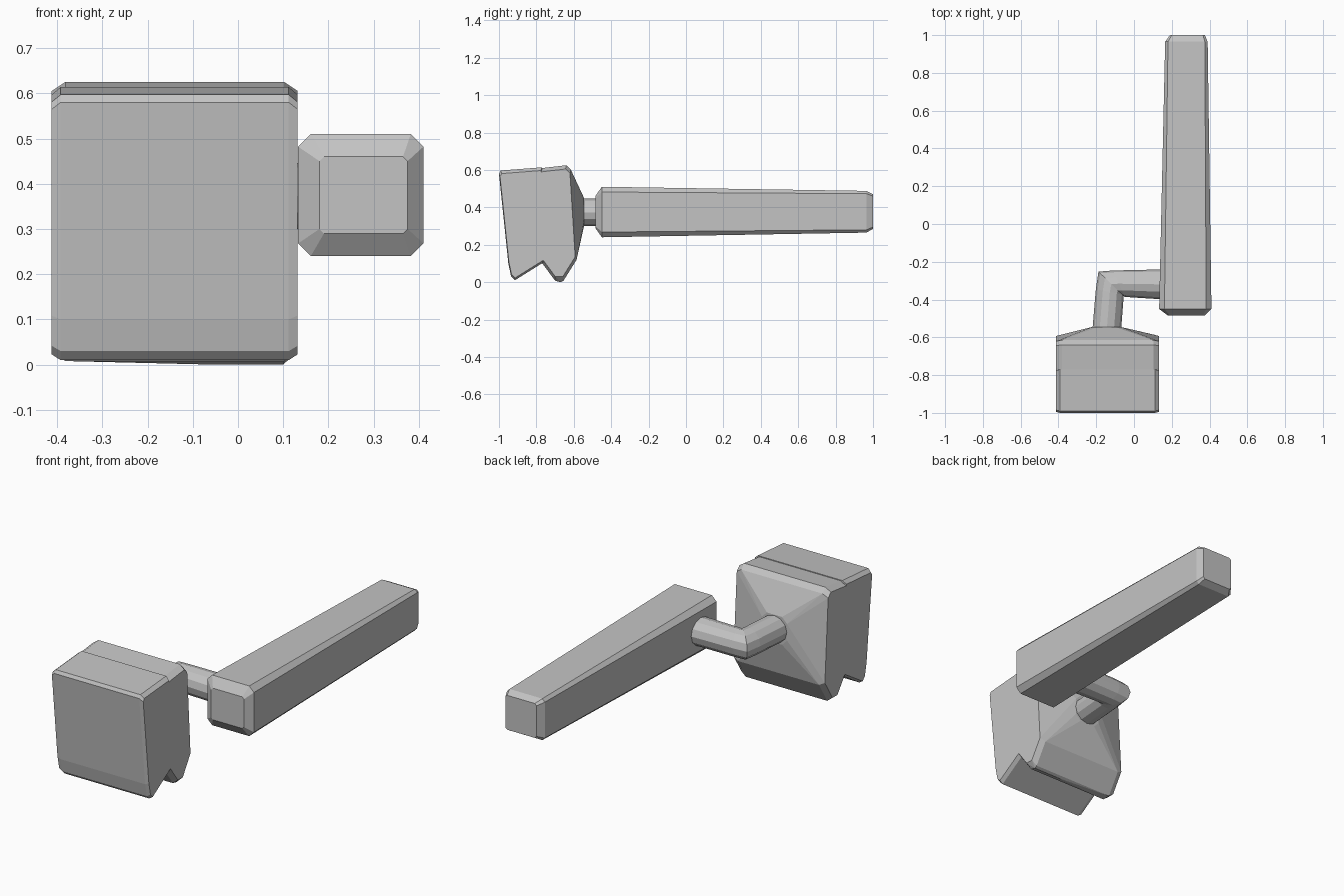
import bpy, bmesh
from math import cos, sin, pi, radians
from mathutils import Vector

cube = bpy.data.objects.get("Cube")
if cube:
    bpy.data.objects.remove(cube, do_unlink=True)

grey = bpy.data.materials.new("plain grey")
grey.use_nodes = True
colour = (0.55, 0.55, 0.55, 1)
grey.diffuse_color = colour
grey.node_tree.nodes["Principled BSDF"].inputs["Base Color"].default_value = colour


def finish(name, bm):
    bmesh.ops.recalc_face_normals(bm, faces=bm.faces)
    mesh = bpy.data.meshes.new(name)
    bm.to_mesh(mesh)
    bm.free()
    mesh.materials.append(grey)
    obj = bpy.data.objects.new(name, mesh)
    bpy.context.collection.objects.link(obj)
    return obj


def hull(name, points):
    """Faceted convex solid around the given points."""
    bm = bmesh.new()
    for p in points:
        bm.verts.new(p)
    res = bmesh.ops.convex_hull(bm, input=bm.verts)
    spare = {v for v in res["geom_interior"] if isinstance(v, bmesh.types.BMVert)}
    bmesh.ops.delete(bm, geom=list(spare), context="VERTS")
    bmesh.ops.dissolve_limit(bm, angle_limit=radians(1), verts=bm.verts, edges=bm.edges)
    return finish(name, bm)


def slab(profile, x0, x1, edge, shrink):
    """Side profile (y, z) swept along x, with chamfered end caps."""
    cy = sum(p[0] for p in profile) / len(profile)
    cz = sum(p[1] for p in profile) / len(profile)
    pts = []
    for x, s in ((x0, shrink), (x0 + edge, 1), (x1 - edge, 1), (x1, shrink)):
        pts += [(x, cy + (y - cy) * s, cz + (z - cz) * s) for y, z in profile]
    return pts


def rect(y, x0, x1, z0, z1, cut):
    """Rectangle across y with its corners cut."""
    return [(x, y, z)
            for xa, sx in ((x0, 1), (x1, -1)) for za, sz in ((z0, 1), (z1, -1))
            for x, z in ((xa + sx * cut, za), (xa, za + sz * cut))]


# Front half of the head, leaning forward with a slanted underside
front = [(-1.0, 0.58), (-0.99, 0.597), (-0.77, 0.614), (-0.755, 0.11),
         (-0.77, 0.105), (-0.915, 0.01), (-0.935, 0.03), (-0.95, 0.1)]
hull("head_front", slab(front, -0.412, 0.132, 0.02, 0.95))

# Rear half of the head, tapering to the neck
back = [(-0.79, 0.605), (-0.77, 0.61), (-0.64, 0.625), (-0.615, 0.6),
        (-0.585, 0.12), (-0.655, 0.008), (-0.7, 0.008), (-0.79, 0.13)]
points = slab(back, -0.412, 0.132, 0.03, 0.93)
points += rect(-0.545, -0.22, -0.07, 0.3, 0.45, 0.03)
points += [(x, -0.67, 0) for x in (-0.05, 0.1)]
hull("head_back", points)

# Mitred elbow neck: each ring has a centre and a sideways radius
rings = [((-0.145, -0.57), (0.076, 0)),
         ((-0.128, -0.36), (0.074, -0.015)),
         ((-0.12, -0.318), (0.068, -0.066)),
         ((-0.08, -0.316), (0.03, -0.07)),
         ((0.17, -0.32), (0, -0.08))]
sides = 12
bm = bmesh.new()
loops = []
for (cx, cy), (ux, uy) in rings:
    loops.append([bm.verts.new((cx + ux * cos(a), cy + uy * cos(a), 0.373 + 0.073 * sin(a)))
                  for a in (2 * pi * i / sides for i in range(sides))])
for a, b in zip(loops, loops[1:]):
    for i in range(sides):
        j = (i + 1) % sides
        bm.faces.new((a[i], a[j], b[j], b[i]))
bm.faces.new(loops[0])
bm.faces.new(loops[-1])
finish("elbow_neck", bm)

# Long handle, thinner towards the back
handle = rect(-0.485, 0.18, 0.375, 0.29, 0.46, 0.01)
handle += rect(-0.45, 0.133, 0.41, 0.24, 0.51, 0.028)
handle += rect(0.965, 0.165, 0.39, 0.265, 0.488, 0.015)
handle += rect(1.0, 0.19, 0.375, 0.285, 0.47, 0.01)
hull("handle", handle)
